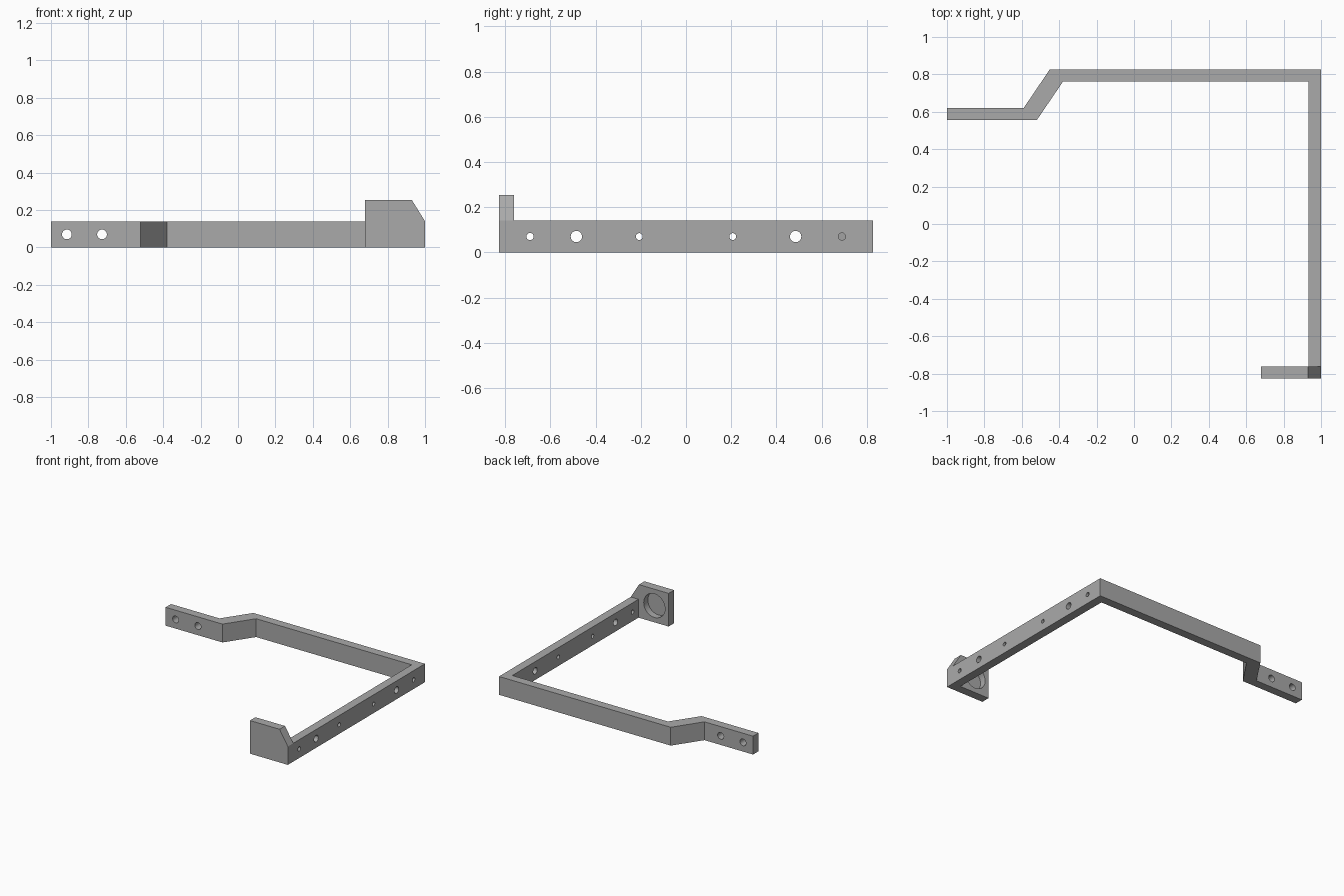
import bpy, bmesh, math
from mathutils import Vector, Matrix

cube = bpy.data.objects.get("Cube")
if cube:
    bpy.data.objects.remove(cube, do_unlink=True)

grey = bpy.data.materials.new("plain grey")
grey.use_nodes = True
colour = (0.4, 0.4, 0.4, 1)
grey.diffuse_color = colour
grey.node_tree.nodes["Principled BSDF"].inputs["Base Color"].default_value = colour

HALF_Y = 0.827     # half depth of the frame
THICK = 0.066      # strip thickness
HEIGHT = 0.14      # strip height
PLATE_TOP = 0.253


def prism(name, points, offset):
    """Extrude a flat outline along an offset vector."""
    bm = bmesh.new()
    face = bm.faces.new([bm.verts.new(p) for p in points])
    grown = bmesh.ops.extrude_face_region(bm, geom=[face])["geom"]
    verts = [v for v in grown if isinstance(v, bmesh.types.BMVert)]
    bmesh.ops.translate(bm, verts=verts, vec=Vector(offset))
    bmesh.ops.recalc_face_normals(bm, faces=bm.faces)
    mesh = bpy.data.meshes.new(name)
    bm.to_mesh(mesh)
    bm.free()
    mesh.materials.append(grey)
    obj = bpy.data.objects.new(name, mesh)
    bpy.context.collection.objects.link(obj)
    return obj


def combine(target, tool, operation):
    """Apply a boolean and discard the tool object."""
    mod = target.modifiers.new("combine", 'BOOLEAN')
    mod.operation = operation
    mod.solver = 'EXACT'
    mod.object = tool
    bpy.context.view_layer.objects.active = target
    bpy.ops.object.modifier_apply(modifier=mod.name)
    bpy.data.objects.remove(tool, do_unlink=True)


def drill(target, centre, axis, radius, length):
    """Cut a round hole centred on a point, along x or y."""
    turn = Matrix.Rotation(math.pi / 2, 4, 'Y' if axis == 'X' else 'X')
    ring = [Vector(centre) + turn @ Vector((radius * math.cos(a), radius * math.sin(a), -length / 2))
            for a in (i * math.tau / 40 for i in range(40))]
    tool = prism("hole_cutter", ring, turn @ Vector((0, 0, length)))
    tool.hide_render = True
    combine(target, tool, 'DIFFERENCE')


# Bent strip: offset tab, back rail and side rail
inner = 1 - THICK
outline = [(-1, 0.62), (-0.59, 0.62), (-0.45, HALF_Y), (1, HALF_Y), (1, -HALF_Y),
           (inner, -HALF_Y), (inner, HALF_Y - THICK), (-0.38, HALF_Y - THICK),
           (-0.52, 0.555), (-1, 0.555)]
bracket = prism("bracket_frame", [(x, y, 0) for x, y in outline], (0, 0, HEIGHT))

# End plate with a sloped upper corner
profile = [(0.68, 0), (1, 0), (1, HEIGHT), (0.93, PLATE_TOP), (0.68, PLATE_TOP)]
plate = prism("end_plate", [(x, -HALF_Y, z) for x, z in profile], (0, THICK, 0))
combine(bracket, plate, 'UNION')

# Side rail holes, mirrored front to back
for y, radius in ((0.69, 0.016), (0.485, 0.025), (0.207, 0.015)):
    for side in (-1, 1):
        drill(bracket, (1 - THICK / 2, side * y, HEIGHT / 2), 'X', radius, 0.2)

# Tab holes
for x in (-0.915, -0.727):
    drill(bracket, (x, 0.59, HEIGHT / 2), 'Y', 0.026, 0.2)

# Blind round pocket in the back of the end plate
depth = 0.05
drill(bracket, (0.8, THICK - HALF_Y, 0.127), 'Y', 0.09, depth * 2)

bpy.ops.object.select_all(action='DESELECT')
bracket.select_set(True)
bpy.context.view_layer.objects.active = bracket
bpy.ops.object.shade_smooth_by_angle(angle=math.radians(30))
